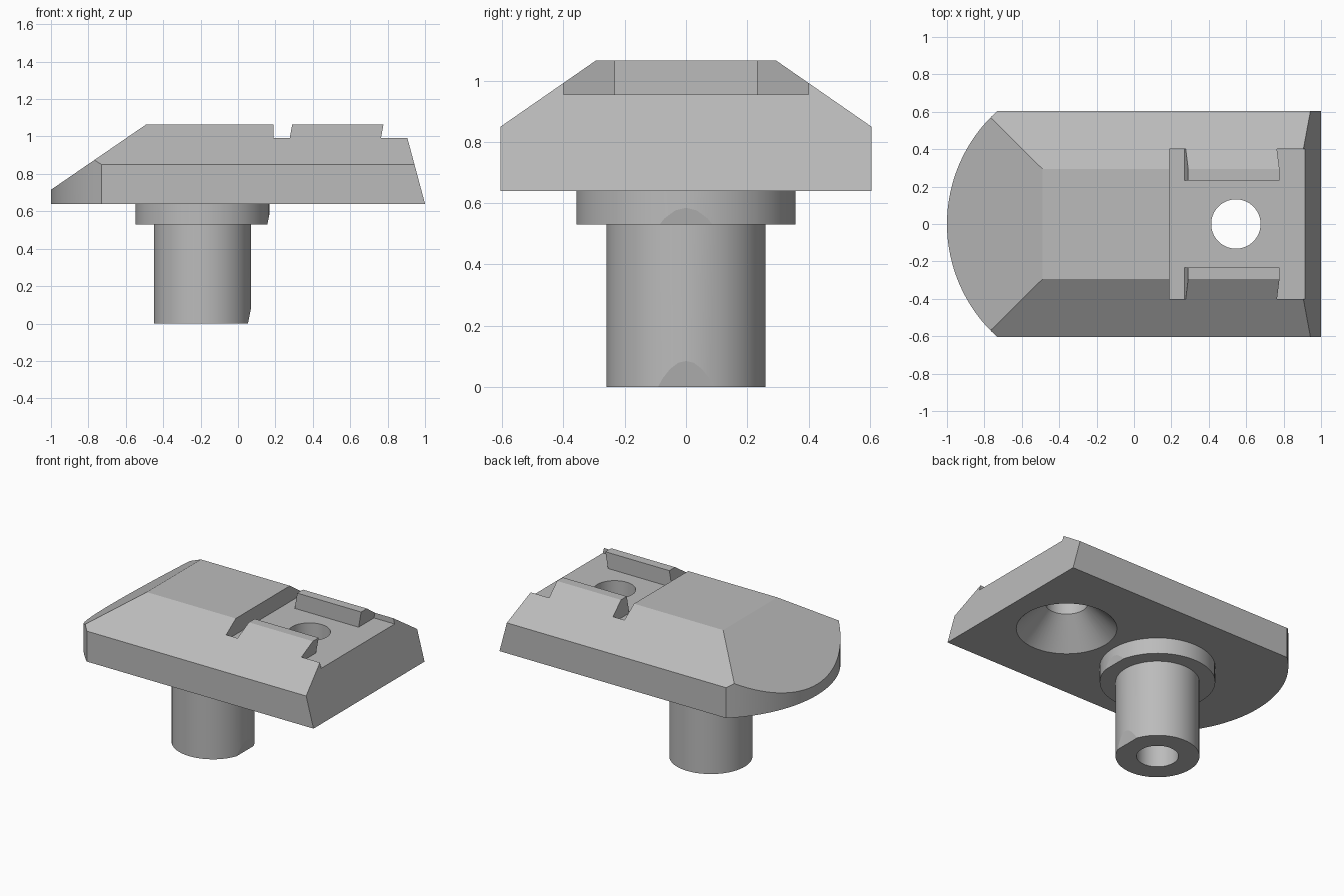
import bpy, bmesh, math
from mathutils import Vector

if "Cube" in bpy.data.objects:
    bpy.data.objects.remove(bpy.data.objects["Cube"])

grey = bpy.data.materials.new("plain grey")
grey.diffuse_color = (0.5, 0.5, 0.5, 1)
grey.use_nodes = True
grey.node_tree.nodes["Principled BSDF"].inputs["Base Color"].default_value = grey.diffuse_color


def to_object(name, bm):
    bmesh.ops.recalc_face_normals(bm, faces=bm.faces)
    me = bpy.data.meshes.new(name)
    bm.to_mesh(me)
    bm.free()
    ob = bpy.data.objects.new(name, me)
    bpy.context.collection.objects.link(ob)
    me.materials.append(grey)
    return ob


def extrude(points, offset):
    bm = bmesh.new()
    face = bm.faces.new([bm.verts.new(p) for p in points])
    new = bmesh.ops.extrude_face_region(bm, geom=[face])["geom"]
    bmesh.ops.translate(bm, vec=offset, verts=[v for v in new if isinstance(v, bmesh.types.BMVert)])
    return bm


def slice_off(bm, point, normal):
    geom = bm.verts[:] + bm.edges[:] + bm.faces[:]
    bmesh.ops.bisect_plane(bm, geom=geom, dist=1e-6, plane_co=point,
                           plane_no=Vector(normal).normalized(), clear_outer=True)
    bmesh.ops.holes_fill(bm, edges=[e for e in bm.edges if e.is_boundary], sides=0)


def cone(x, r1, r2, z1, z2):
    bm = bmesh.new()
    bmesh.ops.create_cone(bm, cap_ends=True, segments=64, radius1=r1, radius2=r2, depth=z2 - z1)
    bmesh.ops.translate(bm, vec=(x, 0, (z1 + z2) / 2), verts=bm.verts)
    return bm


def slot(name, xz, y0, y1):
    return to_object(name, extrude([(x, y0, z) for x, z in xz], (0, y1 - y0, 0)))


def combine(target, tool, operation):
    mod = target.modifiers.new("cut", "BOOLEAN")
    mod.operation, mod.solver, mod.object = operation, "EXACT", tool
    bpy.context.view_layer.objects.active = target
    bpy.ops.object.modifier_apply(modifier=mod.name)
    bpy.data.objects.remove(tool)


# plate: round-nosed outline with bevelled sides, nose and slanted end
W, TOP, CX, R = 0.605, 1.065, -0.187, 0.813
a = math.asin(W / R)
outline = [(1, -W, 0.64), (1, W, 0.64)]
for i in range(33):
    t = math.pi - a + 2 * a * i / 32
    outline.append((CX + R * math.cos(t), R * math.sin(t), 0.64))
bm = extrude(outline, (0, 0, TOP - 0.64))
for s in (-1, 1):
    slice_off(bm, (0, s * 0.295, TOP), (0, s * 0.215, 0.31))
slice_off(bm, (-0.49, 0, TOP), (-0.35, 0, 0.51))
slice_off(bm, (1, 0, 0.64), (0.35, 0, 0.094))
body = to_object("clamp_body", bm)

# collar and shaft, each with a small slanted flat at the lower +x side
bm = cone(-0.19, 0.358, 0.358, 0.53, 0.70)
slice_off(bm, (0.157, 0, 0.53), (1, 0, -0.2))
combine(body, to_object("collar", bm), "UNION")
bm = cone(-0.19, 0.26, 0.26, 0, 0.60)
slice_off(bm, (0.053, 0, 0), (1, 0, -0.2))
combine(body, to_object("shaft", bm), "UNION")

# recess in the top: central channel and two cross slots
F, H, E = 0.955, 1.165, 1.2
k = 0.18 * (H - F)
combine(body, slot("channel", [(0.19, F), (E, F), (E, H), (0.19, H)], -0.232, 0.232), "DIFFERENCE")
combine(body, slot("inner_slot", [(0.19, F), (0.27, F), (0.27 + k, H), (0.19, H)], -0.4, 0.4), "DIFFERENCE")
combine(body, slot("end_slot", [(0.758, F), (E, F), (E, H), (0.758 + k, H)], -0.4, 0.4), "DIFFERENCE")

# countersunk screw hole and the blind bore in the shaft
combine(body, to_object("screw_hole", cone(0.545, 0.132, 0.132, 0.5, 1.2)), "DIFFERENCE")
combine(body, to_object("countersink", cone(0.545, 0.332, 0.132, 0.62, 0.82)), "DIFFERENCE")
combine(body, to_object("bore", cone(-0.19, 0.13, 0.13, -0.1, 0.60)), "DIFFERENCE")

bpy.ops.object.select_all(action="DESELECT")
body.select_set(True)
bpy.context.view_layer.objects.active = body
bpy.ops.object.shade_smooth_by_angle(angle=math.radians(9))
